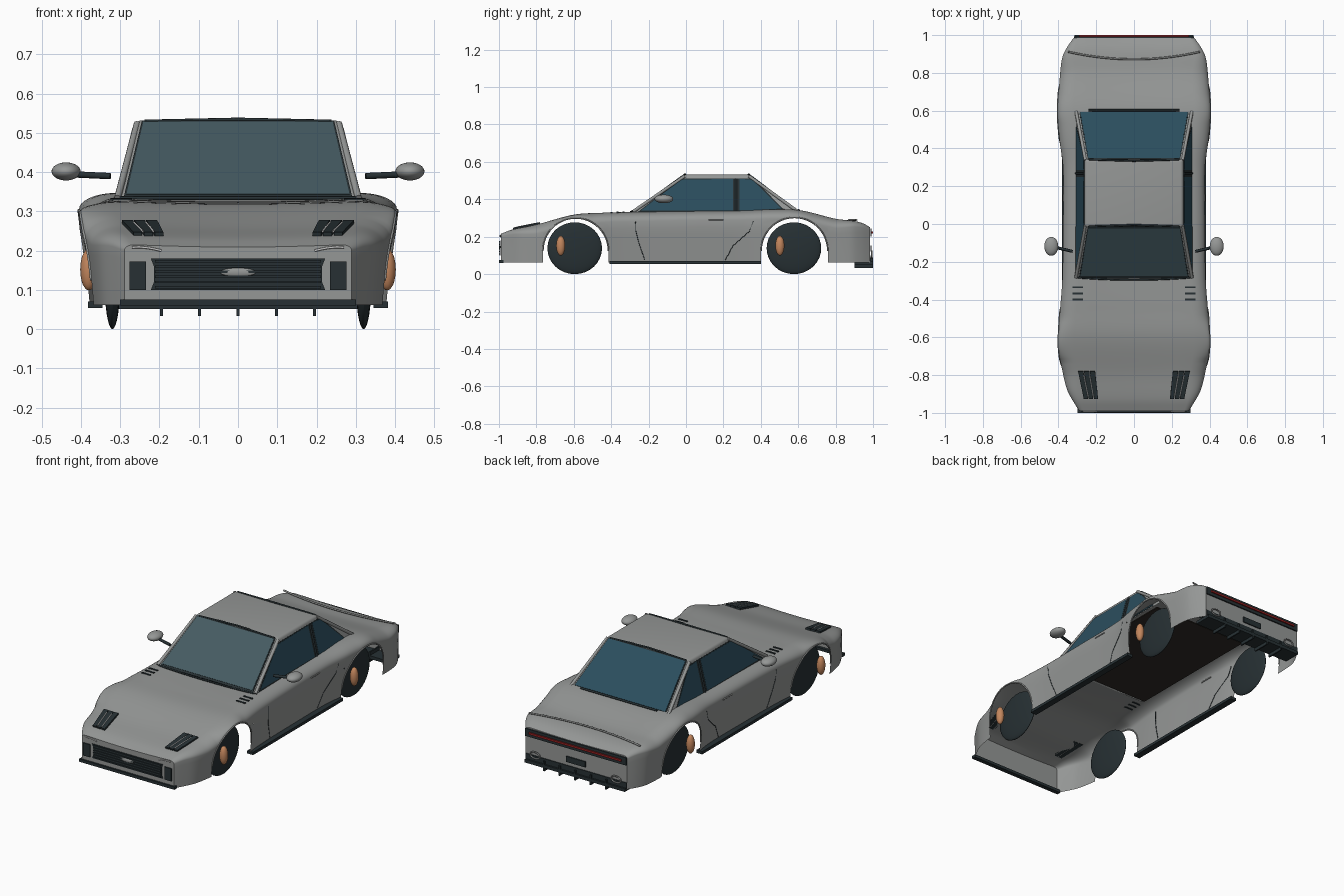
import bpy, bmesh, math
from mathutils import Vector

if "Cube" in bpy.data.objects:
    bpy.data.objects.remove(bpy.data.objects["Cube"])


def mat(name, rgb):
    m = bpy.data.materials.new(name)
    m.diffuse_color = (*rgb, 1)
    m.use_nodes = True
    m.node_tree.nodes["Principled BSDF"].inputs["Base Color"].default_value = m.diffuse_color
    return m


PAINT = mat("grey_paint", (0.3, 0.31, 0.305))
DARK = mat("dark_trim", (0.02, 0.03, 0.034))
GLASS = mat("tinted_glass", (0.024, 0.075, 0.11))
SCREEN = mat("screen_glass", (0.06, 0.105, 0.122))
HUB = mat("copper", (0.55, 0.24, 0.11))
RED = mat("red_lamp", (0.3, 0.015, 0.015))
LINER = mat("cabin_liner", (0.03, 0.024, 0.02))
PALE = mat("pale_lamp", (0.75, 0.78, 0.78))


def finish(name, bm, m=PAINT, angle=35):
    bmesh.ops.recalc_face_normals(bm, faces=bm.faces)
    me = bpy.data.meshes.new(name)
    bm.to_mesh(me)
    bm.free()
    ob = bpy.data.objects.new(name, me)
    bpy.context.collection.objects.link(ob)
    me.materials.append(m)
    bpy.ops.object.select_all(action='DESELECT')
    bpy.context.view_layer.objects.active = ob
    ob.select_set(True)
    bpy.ops.object.shade_smooth_by_angle(angle=math.radians(angle))
    return ob


def plate(name, pts, m=PAINT, t=0.004):
    """Flat polygon given thickness both ways along its normal."""
    bm = bmesh.new()
    f = bm.faces.new([bm.verts.new(p) for p in pts])
    f.normal_update()
    n = f.normal.copy()
    ext = bmesh.ops.extrude_face_region(bm, geom=[f], use_keep_orig=True)
    top = [v for v in ext['geom'] if isinstance(v, bmesh.types.BMVert)]
    for v in bm.verts:
        v.co += n * (t if v in top else -t)
    return finish(name, bm, m)


def box(name, x0, x1, y0, y1, z0, z1, m=PAINT):
    return plate(name, [(x0, y0, (z0 + z1) / 2), (x1, y0, (z0 + z1) / 2),
                        (x1, y1, (z0 + z1) / 2), (x0, y1, (z0 + z1) / 2)], m, (z1 - z0) / 2)


def ball(name, loc, radii, m=PAINT):
    bm = bmesh.new()
    bmesh.ops.create_uvsphere(bm, u_segments=32, v_segments=16, radius=1)
    for v in bm.verts:
        v.co = Vector(loc) + Vector(a * b for a, b in zip(v.co, radii))
    return finish(name, bm, m, 60)


def tube(name, pts, r, m=PAINT, cyclic=False):
    cu = bpy.data.curves.new(name, 'CURVE')
    cu.dimensions = '3D'
    cu.bevel_depth, cu.bevel_resolution, cu.use_fill_caps = r, 2, True
    sp = cu.splines.new('POLY')
    sp.points.add(len(pts) - 1)
    for p, c in zip(sp.points, pts):
        p.co = (*c, 1)
    sp.use_cyclic_u = cyclic
    cu.materials.append(m)
    ob = bpy.data.objects.new(name, cu)
    bpy.context.collection.objects.link(ob)
    return ob


def spline(table, y):
    """Smooth interpolation through (y, value) pairs."""
    k = max(0, min(len(table) - 2, sum(p[0] <= y for p in table) - 1))
    slope = lambda i, j: (table[j][1] - table[i][1]) / (table[j][0] - table[i][0])
    (y0, a), (y1, b) = table[k], table[k + 1]
    h, t = y1 - y0, (y - y0) / (y1 - y0)
    m0, m1 = slope(max(k - 1, 0), k + 1), slope(k, min(k + 2, len(table) - 1))
    return ((2*t**3 - 3*t*t + 1) * a + (t**3 - 2*t*t + t) * h * m0
            + (3*t*t - 2*t**3) * b + (t**3 - t*t) * h * m1)


def rng(a, b, n):
    return [a + (b - a) * i / n for i in range(n + 1)]


WIDTH = [(-.99, .29), (-.96, .31), (-.88, .355), (-.76, .385), (-.65, .4), (-.5, .395), (-.3, .38),
         (0, .375), (.3, .376), (.45, .395), (.6, .405), (.75, .395), (.88, .38), (.94, .352), (.985, .32)]
TOP = [(-.99, .215), (-.93, .238), (-.8, .265), (-.6, .318), (-.45, .328), (-.3, .332), (0, .337),
       (.3, .34), (.5, .347), (.62, .34), (.8, .296), (.9, .284), (.95, .27), (.985, .25)]
half = lambda y: spline(WIDTH, y)
top = lambda y: spline(TOP, y)
side = lambda y, z: half(y) - 0.025 * (1 - y**4) * max(0, (0.25 - z) / 0.19)
ARCHES = [(-.59, .175), (.58, .178)]
AZ, SILL = .125, .062


def arch(c, r):
    return [(c - r * math.cos(math.pi * k / 24), AZ + r * math.sin(math.pi * k / 24)) for k in range(25)]


# Body shell: lofted sections whose lower edge follows the wheel arches
stations = []
for i, (a, b, n) in enumerate([(-.99, -.765, 14), (-.415, .402, 28), (.758, .985, 14)]):
    stations += [(y, SILL) for y in rng(a, b, n)]
    if i < 2:
        stations += arch(*ARCHES[i])
bm = bmesh.new()
rows = []
for y, zb in stations:
    w, zs = half(y), top(y)
    soft = min(1, .25 + .75 * (1 - abs(y)) / .2)  # crisper shoulder at both ends
    zc = max(zs - .05 * soft, zb + .003)
    pr = [(side(y, z), z) for z in rng(zb, zc, 6)]
    x0, r = pr[-1][0], .085 * soft
    pr += [(x0 - r + r * math.cos(q), zc + (zs - zc) * math.sin(q)) for q in rng(0, math.pi / 2, 8)[1:]]
    xe = x0 - r
    pr += [(xe * (1 - t), zs - .006 * math.sin(t * math.pi / 2)) for t in (.25, .5, .75, 1)]
    ring = [(x, y, z) for x, z in pr] + [(-x, y, z) for x, z in pr[-2::-1]]
    rows.append([bm.verts.new(p) for p in ring])
for i in range(len(rows) - 1):
    if abs(stations[i][0] - stations[i + 1][0]) > 1e-5:
        for j in range(len(rows[i]) - 1):
            bm.faces.new((rows[i][j], rows[i][j + 1], rows[i + 1][j + 1], rows[i + 1][j]))
bm.faces.new(rows[0])
bm.faces.new(rows[-1])
bmesh.ops.remove_doubles(bm, verts=bm.verts, dist=1e-5)
finish("body_shell", bm, PAINT, 40)
plate("cabin_floor", [(-.3, -.27, .317), (.3, -.27, .317), (.3, .55, .317), (-.3, .55, .317)], LINER, .003)

# Cabin: tapered block with a rounded roof rim
base = [(-.31, -.295, .325), (.31, -.295, .325), (.31, .61, .325), (-.31, .61, .325)]
roof = [(-.258, -.008, .532), (.258, -.008, .532), (.258, .337, .532), (-.258, .337, .532)]
bm = bmesh.new()
b = [bm.verts.new(p) for p in base]
t = [bm.verts.new(p) for p in roof]
bm.faces.new(t)
for i in range(4):
    bm.faces.new((b[i], b[(i + 1) % 4], t[(i + 1) % 4], t[i]))
bmesh.ops.bevel(bm, geom=[e for e in bm.edges if not e.is_boundary], offset=.012, segments=4,
                affect='EDGES', profile=.5)
finish("cabin_shell", bm, PAINT, 30)

# Windscreen and rear window, each over a dark seal
for name, i, j, gm in [("windscreen", 0, 1, SCREEN), ("rear_window", 2, 3, GLASS)]:
    A, B, C, D = map(Vector, (base[i], base[j], roof[j], roof[i]))
    uv = lambda u, v: A.lerp(B, u).lerp(D.lerp(C, u), v)
    for part, m, u, v0, v1, th in [("_seal", DARK, .027, .04, .985, .003), ("_glass", gm, .036, .075, .965, .005)]:
        plate(name + part, [uv(u, v0), uv(1 - u, v0), uv(1 - u, v1), uv(u, v1)], m, th)
    # Rim strips over the glass top edges
    tube(name + "_top_trim", [uv(.04, .985), uv(.5, 1.01), uv(.96, .985)], .005, DARK)

cabx = lambda z: .31 - (z - .325) / .207 * .052
FRONT_WIN = [(-.24, .34), (-.025, .505), (.25, .508), (.25, .34)]
REAR_WIN = [(.287, .34), (.287, .508), (.355, .505), (.52, .34)]
SEAL = [(-.258, .332), (-.028, .512), (.36, .512), (.535, .332)]

for s, tag in [(-1, "left"), (1, "right")]:
    # Side windows
    for name, pts, m, th in [("side_seal", SEAL, DARK, .001), ("front_side_glass", FRONT_WIN, GLASS, .002),
                             ("rear_side_glass", REAR_WIN, GLASS, .002)]:
        plate(f"{name}_{tag}", [(s * cabx(z), y, z) for y, z in pts], m, th)
    tube(f"door_pillar_{tag}", [(s * cabx(z), .268, z) for z in (.335, .51)], .006, DARK)
    # Screen and rear pillars
    tube(f"front_pillar_{tag}", [(s * .307, -.283, .334), (s * .257, -.008, .523)], .009)
    tube(f"rear_pillar_{tag}", [(s * .307, .598, .334), (s * .257, .337, .523)], .009)

    # Wheels, hubs and arch trims
    for (c, r), end, wy, hy in zip(ARCHES, ("front", "rear"), (-.595, .577), (-.67, .502)):
        ball(f"{end}_wheel_{tag}", (s * .32, wy, .1385), (.021, .146, .1385), DARK)
        ball(f"{end}_hub_{tag}", (s * .38, hy, .152), (.022, .024, .053), HUB)
        tube(f"{end}_arch_trim_{tag}", [(s * side(y, z), y, z) for y, z in arch(c, r)], .004)

    # Sill skirt, door seams and handle
    box(f"side_skirt_{tag}", s * .345, s * .382, -.41, .4, .054, .07, DARK)
    seam = lambda pts: [(s * (side(y, z) - .0005), y, z) for y, z in pts]
    tube(f"door_front_seam_{tag}", seam([(-.27, .28), (-.268, .23), (-.25, .16), (-.22, .075)]), .002, DARK)
    tube(f"door_rear_seam_{tag}", seam([(.36, .285), (.34, .23), (.25, .15), (.21, .075)]), .002, DARK)
    tube(f"door_handle_{tag}", seam([(.12, .287), (.2, .287)]), .004)

    # Wing mirror
    ball(f"mirror_{tag}", (s * .438, -.118, .402), (.037, .05, .023))
    tube(f"mirror_stalk_{tag}", [(s * .325, -.145, .39), (s * .41, -.125, .394)], .008, DARK)

    # Hood lamp louvres
    top_pt = lambda x, y, dz=.003: (s * x, y, top(y) + dz)
    for k in range(3):
        a, c = .206 + .031 * k, .190 + .027 * k
        plate(f"lamp_louvre_{k}_{tag}", [top_pt(a, -.78), top_pt(a + .028, -.78),
                                         top_pt(c + .022, -.925), top_pt(c, -.925)], DARK, .005)
        if k:
            tube(f"lamp_strip_{k}_{tag}", [top_pt(a - .002, -.8, .007), top_pt(c - .002, -.915, .007)], .003, PALE)
    # Cowl slots
    for k in range(3):
        y = -.335 - .032 * k
        box(f"cowl_slot_{k}_{tag}", s * .27, s * .325, y - .005, y + .005, top(y) - .003, top(y) + .003, DARK)

    # Nose side vents and marker strips, exhaust rings
    box(f"nose_vent_{tag}", s * .235, s * .277, -.996, -.9905, .1, .172, DARK)
    tube(f"nose_marker_{tag}", [(s * x, -.993, .2 + .009 * math.sin((x - .195) / .075 * 2))
                                for x in rng(.195, .27, 8)], .003, PALE)
    tube(f"exhaust_ring_{tag}", [(s * .255 + .03 * math.cos(q), .993, .105 + .018 * math.sin(q))
                                 for q in rng(0, 2 * math.pi, 24)[:-1]], .004, PAINT, True)

# Nose grille, slats, oval trim and splitter
plate("grille", [(x, -.9925, z) for x, z in [(-.222, .1), (.222, .1), (.214, .12), (.214, .16),
                                            (.222, .18), (-.222, .18), (-.214, .16), (-.214, .12)]], DARK, .002)
for k in range(6):
    z = .107 + .0132 * k
    box(f"grille_slat_{k}", -.212, .212, -.999, -.993, z - .003, z + .003, DARK)
ball("grille_oval_trim", (0, -.995, .145), (.046, .005, .011))
box("front_splitter", -.3, .3, -1, -.975, .06, .076, DARK)

# Tail: lamp band, red strip, plate recess, diffuser and fins
box("tail_band", -.318, .318, .9855, .993, .2, .243, DARK)
box("tail_lamp", -.29, .29, .988, 1, .217, .228, RED)
box("plate_recess", -.06, .06, .9855, .992, .12, .152, DARK)
box("tail_lower_panel", -.318, .318, .9855, .99, .065, .1, DARK)
box("rear_diffuser", -.315, .315, .9, 1, .052, .07, DARK)
for k, x in enumerate((-.195, -.098, 0, .098, .195)):
    box(f"diffuser_fin_{k}", x - .004, x + .004, .9, 1, .034, .09, DARK)

# Thin curved lip across the boot, and the hood and boot edge seams
tube("boot_lip", [(x, .872 + .04 * (x / .35) ** 2, .29) for x in rng(-.35, .35, 24)], .005)
tube("hood_rear_seam", [(x, -.283 - .012 * (1 - (x / .3) ** 2), .334) for x in rng(-.3, .3, 16)], .005, DARK)
tube("boot_front_seam", [(x, .602, .343) for x in (-.24, .24)], .006, DARK)
